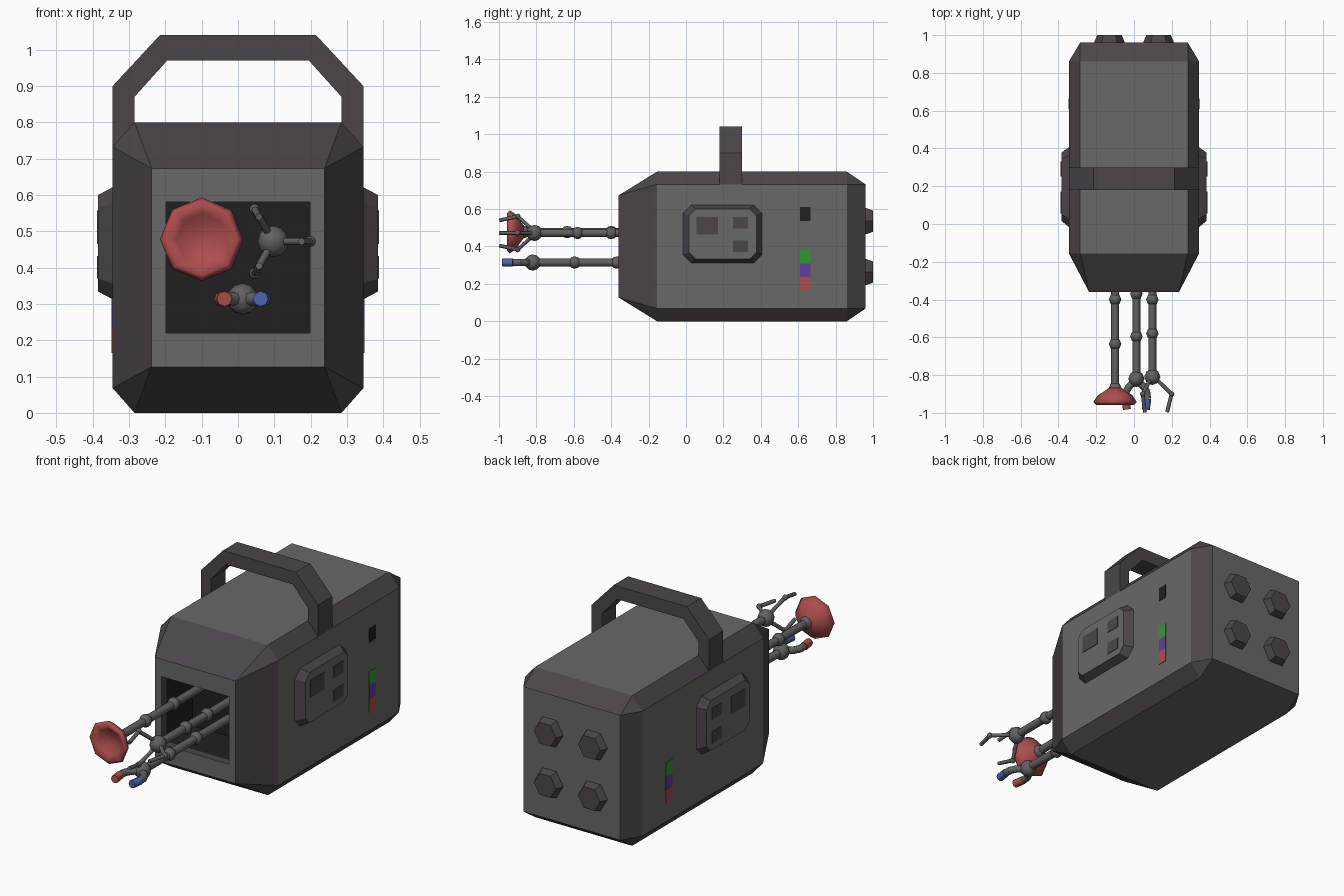
import bpy, bmesh, math
from mathutils import Vector

if "Cube" in bpy.data.objects:
    bpy.data.objects.remove(bpy.data.objects["Cube"])


def mat(name, r, g, b):
    m = bpy.data.materials.new(name)
    m.diffuse_color = (r, g, b, 1)
    m.use_nodes = True
    m.node_tree.nodes["Principled BSDF"].inputs["Base Color"].default_value = m.diffuse_color
    return m


GREY = mat("casing grey", 0.14, 0.14, 0.138)
TRIM = mat("trim plum grey", 0.072, 0.06, 0.07)
BLACK = mat("cavity black", 0.014, 0.014, 0.014)
METAL = mat("arm metal", 0.12, 0.12, 0.12)
RED = mat("red", 0.42, 0.075, 0.075)
BLUE = mat("blue", 0.07, 0.13, 0.42)
GREEN = mat("green", 0.03, 0.32, 0.03)
VIOLET = mat("violet", 0.13, 0.045, 0.33)


def finish(bm, name, mats, smooth=False, mirror=False):
    bmesh.ops.recalc_face_normals(bm, faces=bm.faces)
    me = bpy.data.meshes.new(name)
    for f in bm.faces:
        f.smooth = smooth
    bm.to_mesh(me)
    bm.free()
    for m in mats:
        me.materials.append(m)
    ob = bpy.data.objects.new(name, me)
    bpy.context.collection.objects.link(ob)
    if mirror:
        ob.modifiers.new("mirror", 'MIRROR')
    return ob


def hull(points):
    bm = bmesh.new()
    for p in points:
        bm.verts.new(p)
    bmesh.ops.convex_hull(bm, input=bm.verts)
    bmesh.ops.dissolve_limit(bm, angle_limit=0.01, verts=bm.verts, edges=bm.edges)
    bm.normal_update()
    return bm


def octagon(a, b, ca, cb):
    """Rectangle of half sizes a, b with its corners cut by ca, cb."""
    out = []
    for sa in (-1, 1):
        for sb in (-1, 1):
            out += [(sa * a, sb * (b - cb)), (sa * (a - ca), sb * b)]
    return out


def box(name, lo, hi, m, mirror=False):
    bm = hull([(x, y, z) for x in (lo[0], hi[0]) for y in (lo[1], hi[1]) for z in (lo[2], hi[2])])
    return finish(bm, name, [m], mirror=mirror)


def lathe(name, x, z, rings, seg, m, smooth=False):
    """Closed turned form along y; rings are (radius, y)."""
    bm = bmesh.new()
    loops = [[bm.verts.new((x + r * math.cos(2 * math.pi * i / seg), y,
                            z + r * math.sin(2 * math.pi * i / seg)))
              for i in range(seg)] for r, y in rings]
    for a, b in zip(loops, loops[1:]):
        for i in range(seg):
            j = (i + 1) % seg
            bm.faces.new((a[i], a[j], b[j], b[i]))
    bm.faces.new(loops[0])
    bm.faces.new(loops[-1])
    return finish(bm, name, [m], smooth)


def ball(name, c, r):
    bm = bmesh.new()
    bmesh.ops.create_uvsphere(bm, u_segments=8, v_segments=6, radius=r)
    bmesh.ops.translate(bm, verts=bm.verts, vec=c)
    return finish(bm, name, [METAL], True)


def rod(name, p, q, r, m=METAL):
    p, q = Vector(p), Vector(q)
    bm = bmesh.new()
    bmesh.ops.create_cone(bm, cap_ends=True, segments=8, radius1=r, radius2=r, depth=(q - p).length)
    bmesh.ops.rotate(bm, verts=bm.verts, matrix=(q - p).to_track_quat('Z', 'Y').to_matrix())
    bmesh.ops.translate(bm, verts=bm.verts, vec=(p + q) / 2)
    caps = [f for f in bm.faces if len(f.verts) > 4]
    for f in caps:
        bmesh.ops.split_edges(bm, edges=list(f.edges))
    return finish(bm, name, [m], True)


# Casing: chamfered block, flat sides grey, chamfers in trim colour
pts = [(x, y, z + 0.4) for y in (-0.155, 0.86) for x, z in octagon(0.345, 0.4, 0.06, 0.068)]
pts += [(sx * 0.285, 0.96, 0.4 + sz * 0.332) for sx in (-1, 1) for sz in (-1, 1)]
pts += [(sx * 0.238, -0.36, 0.4 + sz * 0.273) for sx in (-1, 1) for sz in (-1, 1)]
bm = hull(pts)
for f in bm.faces:
    f.material_index = 0 if max(abs(c) for c in f.normal) > 0.999 else 1
# Front opening: inset, then push back in two steps (trim lip, black cavity)
front = min(bm.faces, key=lambda f: f.normal.y)
bmesh.ops.inset_individual(bm, faces=[front], thickness=0.057)
for v in front.verts:
    v.co.z = 0.4 + math.copysign(0.18, v.co.z - 0.4)
for depth, idx in ((0.04, 1), (0.22, 2)):
    edges = list(front.edges)
    new = bmesh.ops.extrude_face_region(bm, geom=[front])["geom"]
    if front.is_valid:
        bmesh.ops.delete(bm, geom=[front], context='FACES_ONLY')
    front = [g for g in new if isinstance(g, bmesh.types.BMFace)][0]
    bmesh.ops.translate(bm, verts=list(front.verts), vec=(0, depth, 0))
    for e in front.edges:
        for f in e.link_faces:
            f.material_index = idx
    front.material_index = 2
finish(bm, "casing", [GREY, TRIM, BLACK])

# Carrying handle: angular arch
outer = [(0.345, 0.73), (0.345, 0.9), (0.215, 1.04)]
inner = [(0.285, 0.73), (0.285, 0.87), (0.195, 0.97)]
outer += [(-x, z) for x, z in reversed(outer)]
inner += [(-x, z) for x, z in reversed(inner)]
bm = bmesh.new()
cols = [[bm.verts.new((x, y, z)) for (x, z), y in ((o, 0.18), (o, 0.3), (i, 0.3), (i, 0.18))]
        for o, i in zip(outer, inner)]
for a, b in zip(cols, cols[1:]):
    for k in range(4):
        bm.faces.new((a[k], a[(k + 1) % 4], b[(k + 1) % 4], b[k]))
bm.faces.new(cols[0])
bm.faces.new(cols[-1])
finish(bm, "handle", [TRIM])

# Side control panels with buttons
pts = [(0.34, y + 0.195, z + 0.467) for y, z in octagon(0.215, 0.157, 0.045, 0.045)]
pts += [(0.385, y + 0.197, z + 0.467) for y, z in octagon(0.18, 0.133, 0.035, 0.035)]
bm = hull(pts)
for f in bm.faces:
    f.material_index = 0 if f.normal.x > 0.99 else 1
finish(bm, "side_panel", [GREY, TRIM], mirror=True)
for i, (y0, y1, z0, z1) in enumerate([(0.055, 0.172, 0.465, 0.557),
                                      (0.252, 0.332, 0.495, 0.557),
                                      (0.252, 0.332, 0.37, 0.432)]):
    box(f"panel_button_{i}", (0.38, y0, z0), (0.388, y1, z1), TRIM, True)

# Side colour stripes, and one dark window on the right only
for name, z0, z1, m in (("green", 0.31, 0.382, GREEN), ("violet", 0.237, 0.31, VIOLET),
                        ("red", 0.165, 0.237, RED)):
    box(f"stripe_{name}", (0.34, 0.61, z0), (0.348, 0.665, z1), m, True)
box("dark_window", (0.34, 0.61, 0.537), (0.348, 0.665, 0.61), BLACK)

# Rear hexagonal bolts
for x in (-0.13, 0.13):
    for z in (0.263, 0.535):
        lathe("rear_bolt", x, z, [(0.08, 0.95), (0.08, 0.965), (0.065, 1.0)], 6, TRIM)

# Three arms: rod with ball joints
for name, x, z, end, joints, head in (
        ("plunger_arm", -0.1, 0.477, -0.87, (-0.4, -0.635), 0.034),
        ("claw_arm", 0.097, 0.472, -0.81, (-0.4, -0.58), 0.043),
        ("gripper_arm", 0.0125, 0.314, -0.82, (-0.37, -0.595), 0.043)):
    rod(name, (x, -0.1, z), (x, end, z), 0.021)
    for y in joints:
        ball(name + "_joint", (x, y, z), 0.033)
    ball(name + "_head", (x, end, z), head)

# Plunger cup with hollow front
lathe("plunger_cup", -0.1, 0.478,
      [(0.03, -0.865), (0.06, -0.888), (0.09, -0.905), (0.115, -0.942), (0.1, -0.957),
       (0.07, -0.935), (0.02, -0.915)], 8, RED, True)

# Claw: three bent fingers
for k in range(3):
    a = 2 * math.pi * k / 3
    p = [(0.097 + r * math.cos(a), y, 0.472 + r * math.sin(a))
         for r, y in ((0.02, -0.82), (0.102, -0.9), (0.078, -0.997))]
    rod("claw_finger_base", p[0], p[1], 0.01)
    rod("claw_finger_tip", p[1], p[2], 0.01)
    ball("claw_knuckle", p[1], 0.015)

# Gripper: two curved prongs with coloured tips
for s, m in ((-1, RED), (1, BLUE)):
    p = [(0.0125 + s * dx, y, 0.314) for dx, y in
         ((0.01, -0.835), (0.04, -0.862), (0.056, -0.892), (0.058, -0.925), (0.05, -0.982))]
    for a, b in zip(p[:3], p[1:4]):
        rod("prong_segment", a, b, 0.019)
    for q in p[1:3]:
        ball("prong_bend", q, 0.019)
    rod("prong_tip", p[3], p[4], 0.021, m)
